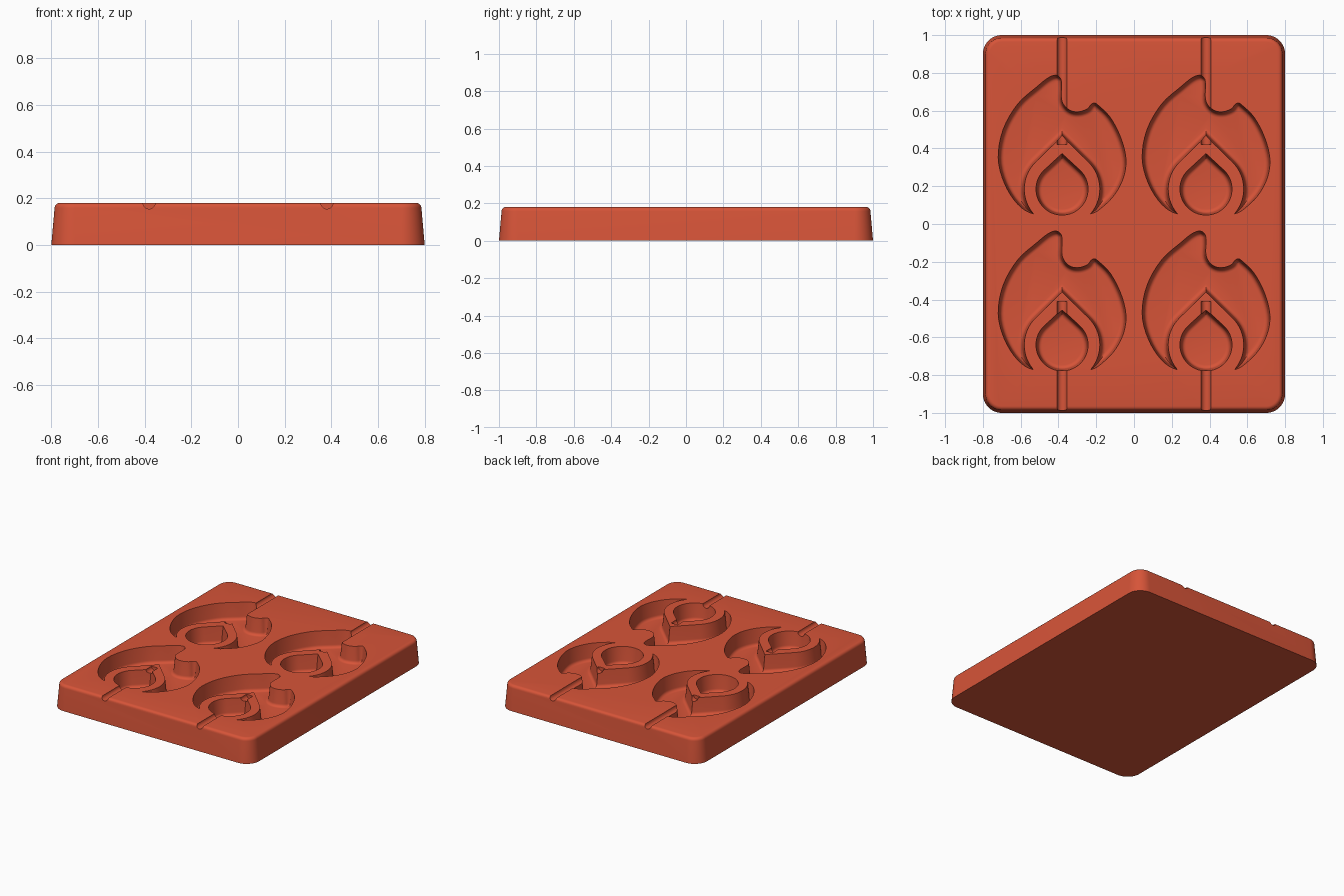
import bpy, bmesh, math
from mathutils import Vector

if "Cube" in bpy.data.objects:
    bpy.data.objects.remove(bpy.data.objects["Cube"], do_unlink=True)

TOP = 0.18
FLOOR = 0.06
RIM_R, RIM_APEX = 0.20, 0.28
DROP_R, DROP_APEX = 0.138, 0.188


def loft(name, loops):
    """Closed solid through equally long loops of points, capped at both ends."""
    bm = bmesh.new()
    rings = [[bm.verts.new(p) for p in loop] for loop in loops]
    n = len(rings[0])
    for a, b in zip(rings, rings[1:]):
        for i in range(n):
            j = (i + 1) % n
            bm.faces.new((a[i], a[j], b[j], b[i]))
    bm.faces.new(rings[0][::-1])
    bm.faces.new(rings[-1])
    bmesh.ops.remove_doubles(bm, verts=bm.verts[:], dist=1e-5)
    bmesh.ops.recalc_face_normals(bm, faces=bm.faces[:])
    mesh = bpy.data.meshes.new(name)
    bm.to_mesh(mesh)
    bm.free()
    obj = bpy.data.objects.new(name, mesh)
    bpy.context.collection.objects.link(obj)
    return obj


def cut(target, cutter):
    cutter.hide_render = True
    mod = target.modifiers.new("cut", 'BOOLEAN')
    mod.operation, mod.solver, mod.object = 'DIFFERENCE', 'EXACT', cutter
    bpy.context.view_layer.objects.active = target
    bpy.ops.object.modifier_apply(modifier=mod.name)
    bpy.data.objects.remove(cutter, do_unlink=True)


def fillet(r, steps=5):
    """Quarter round from a wall (0, r) to a flat (r, 0)."""
    angles = [math.pi / 2 * i / steps for i in range(steps + 1)]
    return [(r - r * math.cos(a), r - r * math.sin(a)) for a in angles]


def rounded_rect(hx, hy, r, z):
    pts = []
    for k, (sx, sy) in enumerate([(1, 1), (-1, 1), (-1, -1), (1, -1)]):
        for i in range(13):
            a = math.pi / 2 * (k + i / 12)
            pts.append((sx * (hx - r) + r * math.cos(a), sy * (hy - r) + r * math.sin(a), z))
    return pts


def teardrop(r, apex, grow, centre, z):
    """Round drop with a straight-sided point towards +y, offset by grow."""
    start = math.asin(r / apex)
    k = (r + grow) / r
    pts = [(0, apex * k)]
    for i in range(49):
        a = math.pi / 2 + (math.pi / 2 - start) + (math.pi + 2 * start) * i / 48
        pts.append((r * k * math.cos(a), r * k * math.sin(a)))
    return [(centre[0] + x, centre[1] + y, z) for x, y in pts]


# Flame silhouette, clockwise from the tip
FLAME = [(-.032, .603), (-.005, .585), (0, .55), (0, .476), (.022, .433), (.055, .412),
         (.095, .41), (.135, .425), (.153, .447), (.17, .455), (.19, .445), (.255, .38),
         (.31, .275), (.338, .165), (.328, .07), (.285, -.02), (.22, -.09), (.148, -.133),
         (0, -.15), (-.148, -.133), (-.235, -.08), (-.305, .03), (-.338, .165),
         (-.312, .315), (-.235, .45), (-.135, .54), (-.075, .588)]


def spline(points, steps=4):
    p = [Vector(q) for q in points]
    n, out = len(p), []
    for i in range(n):
        a, b, c, d = (p[(i + k) % n] for k in (-1, 0, 1, 2))
        for s in range(steps):
            t = s / steps
            out.append(b + (c - a) * t / 2 + (a * 2 - b * 5 + c * 4 - d) * t * t / 2
                       + (b * 3 - a - c * 3 + d) * t ** 3 / 2)
    return out


OUTLINE = spline(FLAME)


def flame(inset, centre, z):
    n, pts = len(OUTLINE), []
    for i, p in enumerate(OUTLINE):
        t = (OUTLINE[(i + 1) % n] - OUTLINE[i - 1]).normalized()
        q = p + Vector((t.y, -t.x)) * inset
        ok = min((q - o).length for o in OUTLINE) > inset * 0.97 - 1e-6
        pts.append(q if ok else None)
    # Points that would fold over collapse onto their neighbour
    last = next(q for q in reversed(pts) if q)
    for i, q in enumerate(pts):
        last = q or last
        pts[i] = last
    return [(centre[0] + q.x, centre[1] + q.y, z) for q in pts]


# Cavity wall: slight draft, then a round into the floor
DRAFT = 0.01
WALL = [(0, TOP + 0.03), (0, TOP)] + [(DRAFT + x, FLOOR + z) for x, z in fillet(0.022)]

# Tapered slab with rounded corners and a rounded top edge
sides = [(0, 0)] + [(0.014 + x, TOP - z) for x, z in fillet(0.022)]
mold = loft("mold_body", [rounded_rect(0.8 - d, 1 - d, 0.1 - d, z) for d, z in sides])

# Four cavities: a flame around a raised rim, with a drop inside the rim
for cx in (-0.381, 0.381):
    for cy in (0.185, -0.64):
        c = (cx, cy)
        cavity = loft("flame_cutter", [flame(d, c, z) for d, z in WALL])
        rim_wall = [(0, TOP + 0.06)] + WALL[1:] + [(WALL[-1][0], FLOOR - 0.03)]
        cut(cavity, loft("rim_cutter", [teardrop(RIM_R, RIM_APEX, d, c, z) for d, z in rim_wall]))
        cut(mold, cavity)
        cut(mold, loft("drop_cutter", [teardrop(DROP_R, DROP_APEX, -d, c, z) for d, z in WALL]))

    # Half-round stick grooves running in from the back and front edges
    for y0, y1 in ((0.42, 1.1), (-1.1, -0.41)):
        ring = [2 * math.pi * (i + 0.5) / 24 for i in range(24)]
        cut(mold, loft("groove_cutter", [[(cx + 0.026 * math.cos(a), y, TOP + 0.026 * math.sin(a))
                                          for a in ring] for y in (y0, y1)]))

# One red silicone colour
red = bpy.data.materials.new("brick_red")
red.use_nodes = True
colour = (0.68, 0.089, 0.04, 1)
red.diffuse_color = colour
red.node_tree.nodes["Principled BSDF"].inputs["Base Color"].default_value = colour
mold.data.materials.clear()
mold.data.materials.append(red)

bpy.ops.object.select_all(action='DESELECT')
mold.select_set(True)
bpy.context.view_layer.objects.active = mold
bpy.ops.object.shade_smooth_by_angle(angle=math.radians(30))
